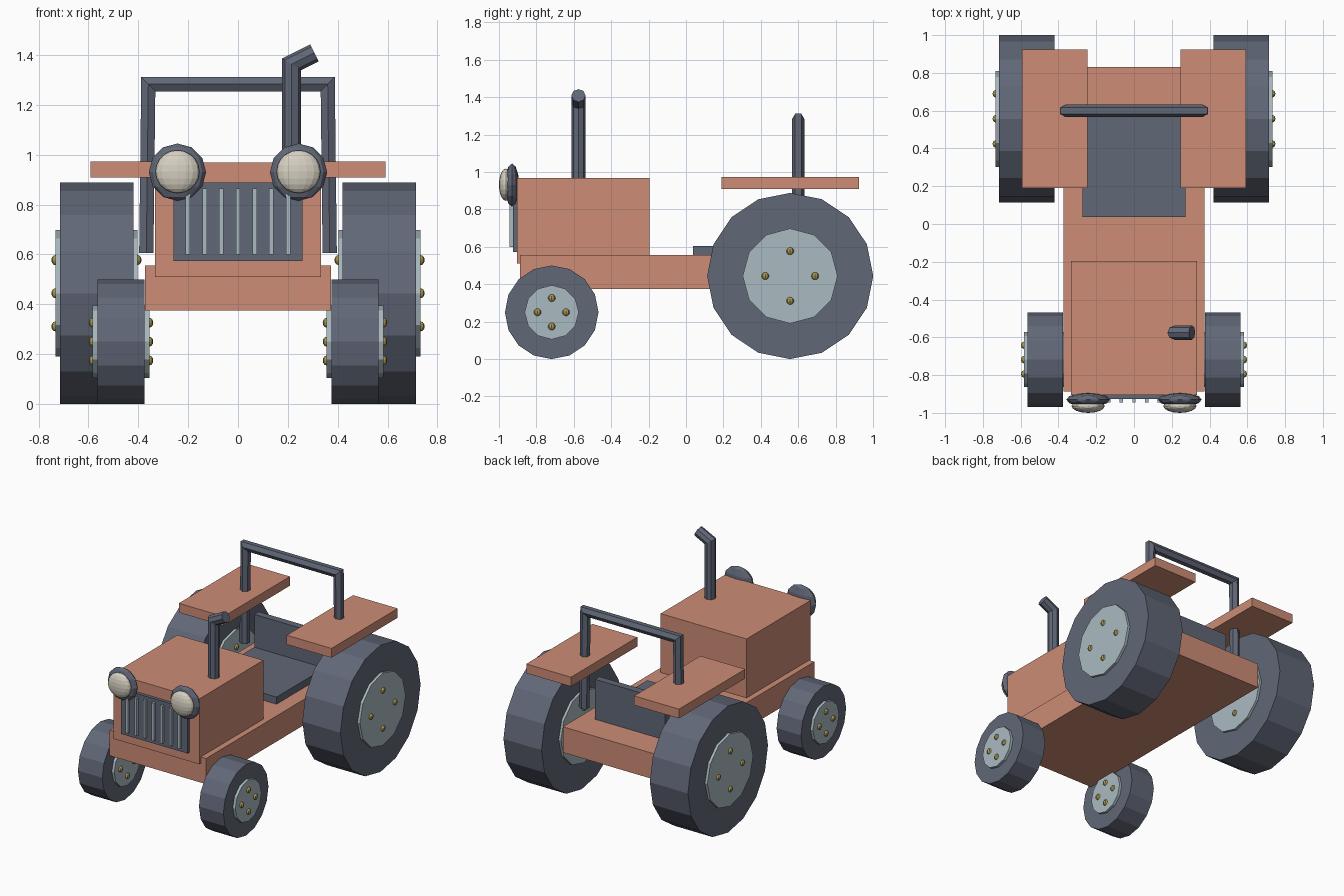
import bpy, bmesh, math
from mathutils import Vector, Matrix

if "Cube" in bpy.data.objects:
    bpy.data.objects.remove(bpy.data.objects["Cube"])


def material(name, rgb):
    m = bpy.data.materials.new(name)
    m.diffuse_color = (*rgb, 1)
    m.use_nodes = True
    m.node_tree.nodes["Principled BSDF"].inputs["Base Color"].default_value = m.diffuse_color
    return m


SALMON = material("salmon_paint", (0.61, 0.265, 0.18))
GREY = material("slate_grey", (0.12, 0.136, 0.185))
STEEL = material("pale_steel", (0.40, 0.49, 0.53))
CREAM = material("lamp_cream", (0.67, 0.63, 0.53))
BRASS = material("brass", (0.40, 0.32, 0.08))


def finish(bm, name, mat):
    bmesh.ops.recalc_face_normals(bm, faces=bm.faces)
    me = bpy.data.meshes.new(name)
    bm.to_mesh(me)
    bm.free()
    me.materials.append(mat)
    ob = bpy.data.objects.new(name, me)
    bpy.context.collection.objects.link(ob)
    return ob


def box(name, mat, x, y, z):
    bm = bmesh.new()
    size = Matrix.Diagonal((x[1] - x[0], y[1] - y[0], z[1] - z[0], 1))
    mid = Matrix.Translation((sum(x) / 2, sum(y) / 2, sum(z) / 2))
    bmesh.ops.create_cube(bm, size=1, matrix=mid @ size)
    return finish(bm, name, mat)


def disc(name, mat, x0, x1, y, z, r, sides):
    """Cylinder along x with a vertex at the top."""
    bm = bmesh.new()
    m = Matrix.Translation(((x0 + x1) / 2, y, z)) @ Matrix.Rotation(math.pi / 2, 4, 'Y')
    bmesh.ops.create_cone(bm, cap_ends=True, segments=sides, radius1=r, radius2=r,
                          depth=abs(x1 - x0), matrix=m)
    return finish(bm, name, mat)


def ball(name, mat, centre, radii, seg, rings):
    bm = bmesh.new()
    m = Matrix.Translation(centre) @ Matrix.Diagonal((*radii, 1))
    bmesh.ops.create_uvsphere(bm, u_segments=seg, v_segments=rings, radius=1, matrix=m)
    return finish(bm, name, mat)


def pipe(name, mat, pts, r, sides):
    """Mitred tube along a path lying in an xz plane."""
    bm = bmesh.new()
    pts = [Vector(p) for p in pts]
    rings = []
    for i, p in enumerate(pts):
        a = (p - pts[i - 1]).normalized() if i else (pts[1] - p).normalized()
        b = (pts[i + 1] - p).normalized() if i < len(pts) - 1 else a
        t = (a + b).normalized()
        side = Vector((t.z, 0, -t.x)) / t.dot(a)
        ring = []
        for k in range(sides):
            ang = math.tau * k / sides
            ring.append(bm.verts.new(p + r * (Vector((0, math.cos(ang), 0)) + side * math.sin(ang))))
        rings.append(ring)
    for r0, r1 in zip(rings, rings[1:]):
        for k in range(sides):
            j = (k + 1) % sides
            bm.faces.new((r0[k], r0[j], r1[j], r1[k]))
    bm.faces.new(rings[0])
    bm.faces.new(rings[-1])
    return finish(bm, name, mat)


# Body
box("chassis", SALMON, (-0.374, 0.374), (-0.888, 0.83), (0.375, 0.555))
box("hood", SALMON, (-0.333, 0.333), (-0.904, -0.195), (0.51, 0.968))

# Grille with upright bars
box("grille", GREY, (-0.258, 0.258), (-0.926, -0.895), (0.573, 0.888))
for i in range(7):
    x = (i - 3) * 0.067
    box("grille_bar", STEEL, (x - 0.009, x + 0.009), (-0.945, -0.92), (0.6, 0.865))

# Seat
box("seat", GREY, (-0.273, 0.273), (0.037, 0.61), (0.55, 0.605))
box("seat_back", GREY, (-0.273, 0.273), (0.57, 0.62), (0.55, 0.835))

# Roll bar and bent exhaust pipe
pipe("roll_bar", GREY, [(-0.368, 0.6, 0.605), (-0.36, 0.6, 1.283),
                        (0.36, 0.6, 1.283), (0.368, 0.6, 0.605)], 0.033, 6)
pipe("exhaust", GREY, [(0.215, -0.575, 0.94), (0.215, -0.575, 1.363),
                       (0.307, -0.575, 1.409)], 0.038, 8)


def wheel(label, s, y, r, tyre, hub, hub_r, bolt_ring):
    """Tyre, hub showing on both sides, and four bolts per side."""
    disc(label + "_tyre", GREY, s * tyre[0], s * tyre[1], y, r, r, 16)
    disc(label + "_hub", STEEL, s * hub[0], s * hub[1], y, r, hub_r, 12)
    for x in hub:
        for k in range(4):
            a = k * math.pi / 2
            ball(label + "_bolt", BRASS,
                 (s * x, y + bolt_ring * math.cos(a), r + bolt_ring * math.sin(a)),
                 (0.016, 0.02, 0.02), 8, 6)


# Paired parts
for s in (-1, 1):
    wheel("rear_wheel", s, 0.557, 0.444, (0.42, 0.715), (0.403, 0.733), 0.254, 0.133)
    wheel("front_wheel", s, -0.718, 0.25, (0.375, 0.564), (0.356, 0.583), 0.145, 0.076)
    box("fender", SALMON, sorted((s * 0.245, s * 0.592)), (0.19, 0.924), (0.908, 0.973))
    ball("headlight_shell", GREY, (s * 0.243, -0.93, 0.93), (0.115, 0.038, 0.115), 12, 6)
    ball("headlight_lens", CREAM, (s * 0.243, -0.963, 0.932), (0.088, 0.037, 0.086), 16, 10)
